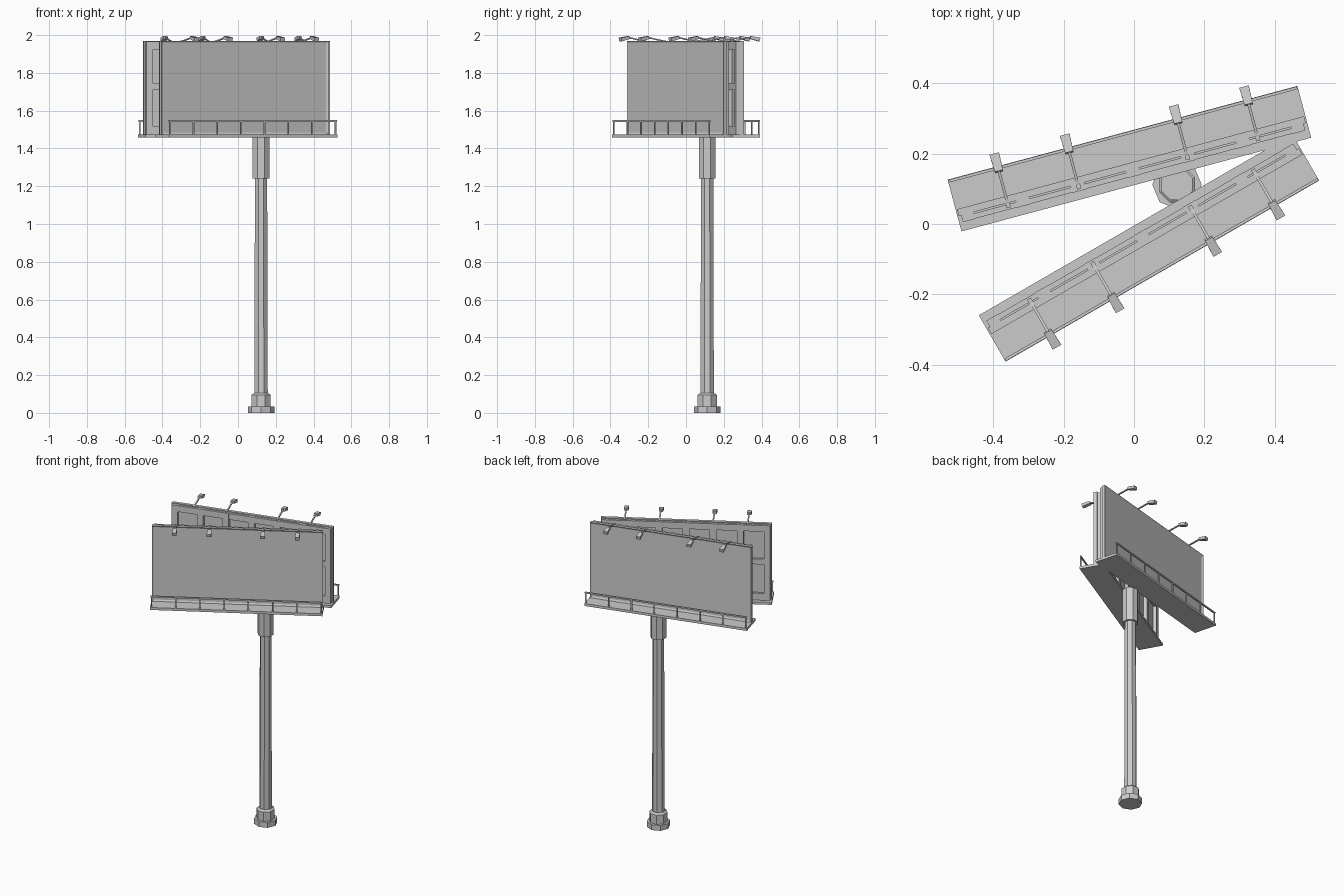
import bpy, bmesh, math
from mathutils import Matrix, Vector

if "Cube" in bpy.data.objects:
    bpy.data.objects.remove(bpy.data.objects["Cube"])

POLE = (0.122, 0.112)


def finish(name, bm, mat=Matrix()):
    bmesh.ops.recalc_face_normals(bm, faces=bm.faces)
    me = bpy.data.meshes.new(name)
    bm.to_mesh(me)
    bm.free()
    ob = bpy.data.objects.new(name, me)
    ob.matrix_world = mat
    bpy.context.collection.objects.link(ob)
    return ob


def box(bm, x, y, z, tilt=0.0):
    """Box from (min, max) ranges, optionally tilted about its own x axis."""
    c = Vector([(r[0] + r[1]) / 2 for r in (x, y, z)])
    s = [r[1] - r[0] for r in (x, y, z)]
    m = Matrix.Translation(c) @ Matrix.Rotation(tilt, 4, 'X') @ Matrix.Diagonal((*s, 1))
    return bmesh.ops.create_cube(bm, size=1, matrix=m)['verts']


def column(name, z0, z1, r0, r1, turn=0.0):
    bm = bmesh.new()
    m = Matrix.Translation((*POLE, (z0 + z1) / 2)) @ Matrix.Rotation(turn, 4, 'Z')
    bmesh.ops.create_cone(bm, cap_ends=True, segments=8, radius1=r0, radius2=r1,
                          depth=z1 - z0, matrix=m)
    finish(name, bm)


# Pole: flange, foot, shaft and top sleeve
T = math.pi / 8
column("base_flange", 0, 0.035, 0.07, 0.07)
column("base_foot", 0.035, 0.095, 0.055, 0.055, T)
column("base_foot_chamfer", 0.095, 0.105, 0.055, 0.042, T)
column("pole_shaft", 0.10, 1.25, 0.0385, 0.035, T)
column("pole_sleeve", 1.24, 1.462, 0.048, 0.048, T)


def billboard(side, cx, cy, angle):
    mat = Matrix.Translation((cx, cy, 0)) @ Matrix.Rotation(math.radians(angle), 4, 'Z')

    # Walkway under the board
    bm = bmesh.new()
    box(bm, (-0.514, 0.514), (-0.076, 0.076), (1.459, 1.475))
    finish(side + "_walkway", bm, mat)

    # Board with a raised rim around the recessed face
    bm = bmesh.new()
    box(bm, (-0.51, 0.51), (0.012, 0.032), (1.475, 1.97))
    bm.normal_update()
    face = [f for f in bm.faces if f.normal.y < -0.9]
    bmesh.ops.inset_region(bm, faces=face, thickness=0.014)
    bmesh.ops.translate(bm, verts=face[0].verts, vec=(0, 0.005, 0))
    finish(side + "_board", bm, mat)

    # Supporting lattice on the back: six bays by two rows
    bm = bmesh.new()
    for z in ((1.475, 1.52), (1.71, 1.745), (1.925, 1.965)):
        box(bm, (-0.503, 0.503), (0.036, 0.051), z)
    for i in range(7):
        x = -0.485 + i * 0.97 / 6
        h = 0.018 if i in (0, 6) else 0.02
        box(bm, (x - h, x + h), (0.031, 0.052), (1.475, 1.966))
    finish(side + "_back_lattice", bm, mat)

    # Handrail with eight posts
    bm = bmesh.new()
    box(bm, (-0.512, 0.512), (-0.075, -0.067), (1.541, 1.550))
    for i in range(8):
        x = -0.506 + i * 1.012 / 7
        box(bm, (x - 0.004, x + 0.004), (-0.074, -0.068), (1.473, 1.543))
    finish(side + "_railing", bm, mat)

    # Lamps on arms reaching out over the face
    arms, heads = bmesh.new(), bmesh.new()
    slope = -math.atan2(0.022, 0.11)
    for x in (-0.367, -0.16, 0.16, 0.367):
        box(arms, (x - 0.004, x + 0.004), (-0.068, 0.044), (1.974, 1.981), slope)
        box(arms, (x - 0.006, x + 0.006), (0.032, 0.046), (1.955, 1.972))
        vs = box(heads, (x - 0.014, x + 0.014), (-0.112, -0.06), (1.972, 1.992), 0.22)
        # narrower back of the housing
        for v in vs:
            if v.co.y > -0.086:
                v.co.x = x + (v.co.x - x) * 0.85
                v.co.z = 1.987 + (v.co.z - 1.987) * 0.75
    finish(side + "_lamp_arms", arms, mat)
    finish(side + "_lamp_heads", heads, mat)


billboard("front", 0.0425, -0.068, 30)
billboard("back", -0.013, 0.1855, 195)
